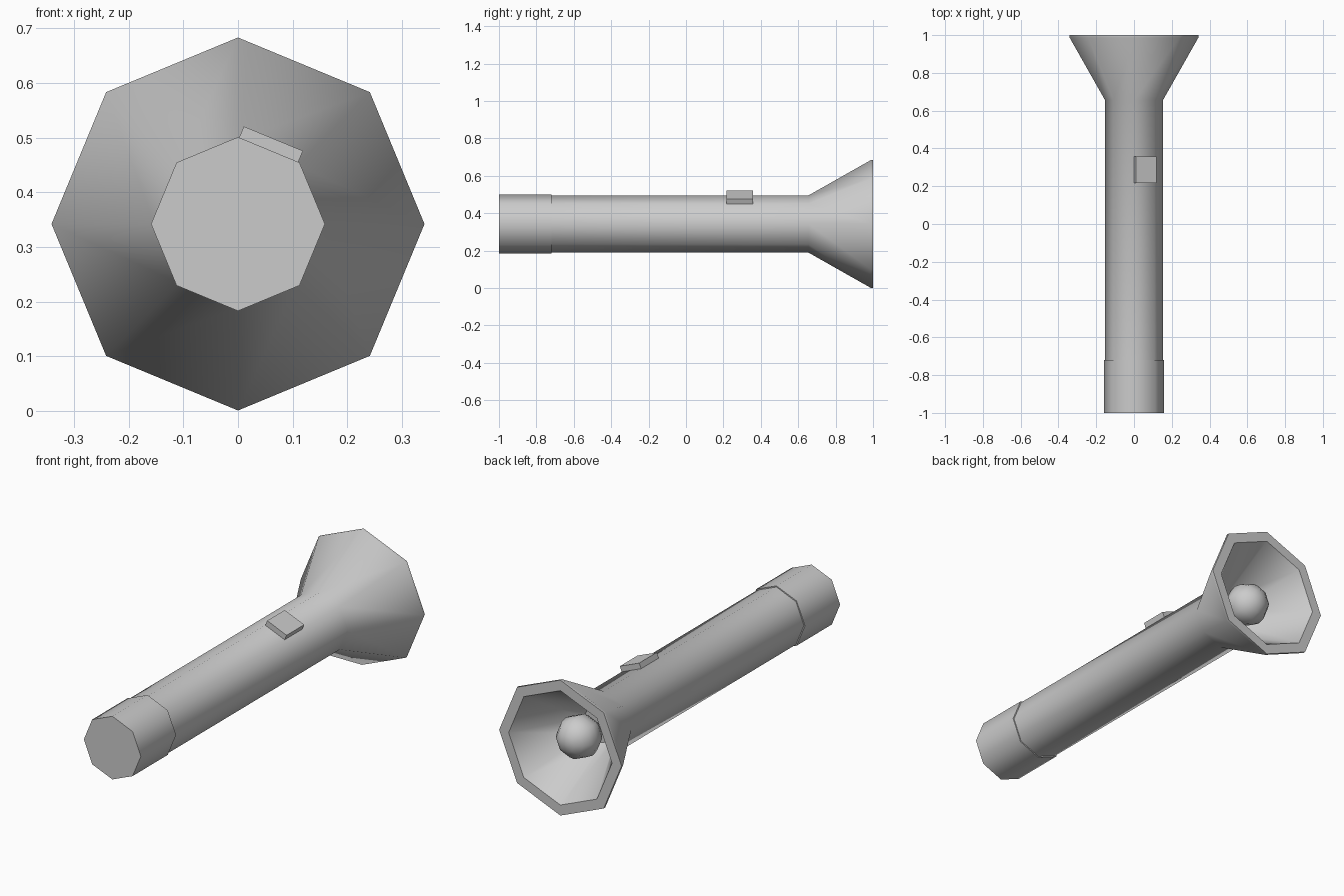
import bpy, bmesh
from math import pi, sin, cos, radians
from mathutils import Matrix

cube = bpy.data.objects.get("Cube")
if cube:
    bpy.data.objects.remove(cube, do_unlink=True)

AXIS_Z = 0.342
SIDES = 8

grey = bpy.data.materials.new("plain_grey")
grey.use_nodes = True
colour = (0.6, 0.6, 0.6, 1)
grey.diffuse_color = colour
grey.node_tree.nodes["Principled BSDF"].inputs["Base Color"].default_value = colour


def finish(name, bm, smooth=True):
    bmesh.ops.recalc_face_normals(bm, faces=bm.faces)
    mesh = bpy.data.meshes.new(name)
    bm.to_mesh(mesh)
    bm.free()
    mesh.materials.append(grey)
    obj = bpy.data.objects.new(name, mesh)
    bpy.context.collection.objects.link(obj)
    if smooth:
        bpy.ops.object.select_all(action='DESELECT')
        obj.select_set(True)
        bpy.context.view_layer.objects.active = obj
        bpy.ops.object.shade_smooth_by_angle(angle=radians(50))
    return obj


def lathe(name, profile):
    """Octagonal solid around the y axis from (radius, y) pairs, closed at both ends."""
    bm = bmesh.new()
    rings = []
    for r, y in profile:
        rings.append([bm.verts.new((r * sin(2 * pi * k / SIDES), y,
                                    AXIS_Z + r * cos(2 * pi * k / SIDES)))
                      for k in range(SIDES)])
    for a, b in zip(rings, rings[1:]):
        for k in range(SIDES):
            n = (k + 1) % SIDES
            bm.faces.new((a[k], a[n], b[n], b[k]))
    bm.faces.new(rings[0])
    bm.faces.new(rings[-1])
    return finish(name, bm)


# Tail cap
lathe("tail_cap", [(0.159, -1), (0.159, -0.72)])

# Handle flaring into the hollow head
lathe("body_and_head", [(0.153, -0.73), (0.153, 0.655), (0.341, 0.987),
                        (0.341, 1), (0.288, 1), (0.1, 0.67)])

# Bulb inside the reflector
bm = bmesh.new()
bmesh.ops.create_uvsphere(
    bm, u_segments=8, v_segments=8, radius=0.107,
    matrix=Matrix.Translation((0, 0.85, AXIS_Z)) @ Matrix.Rotation(pi / 2, 4, 'X'))
finish("bulb", bm)

# Switch resting on the upper left facet
bm = bmesh.new()
bmesh.ops.create_cube(
    bm, size=1,
    matrix=Matrix.Translation((0, 0, AXIS_Z)) @ Matrix.Rotation(pi / SIDES, 4, 'Y')
    @ Matrix.Translation((0, 0.287, 0.15)) @ Matrix.Diagonal((0.117, 0.14, 0.038, 1)))
finish("switch", bm, smooth=False)
